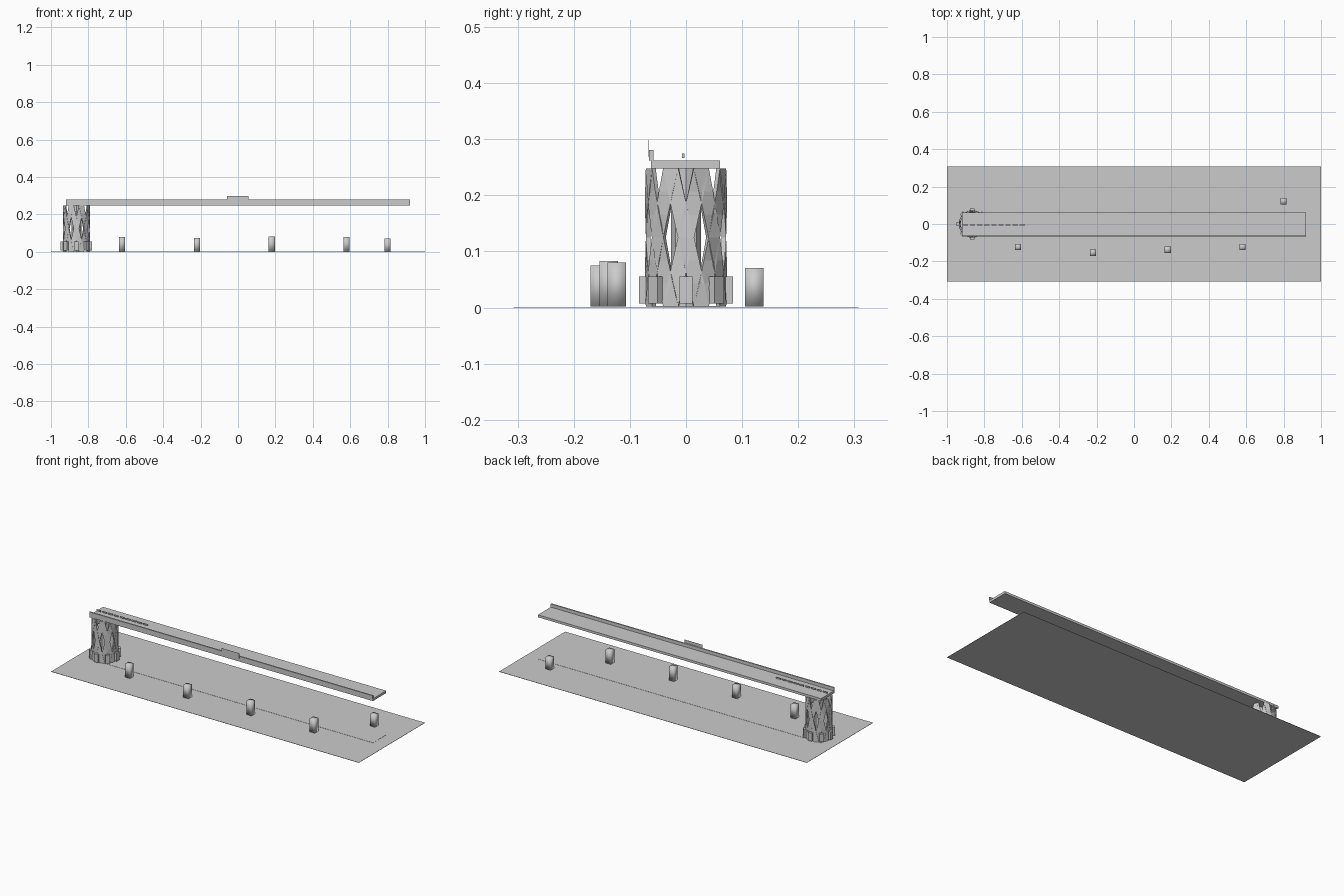
import bpy, math
from mathutils import Vector

if "Cube" in bpy.data.objects:
    bpy.data.objects.remove(bpy.data.objects["Cube"])

grey = bpy.data.materials.new("plain_grey")
grey.diffuse_color = (0.6, 0.6, 0.6, 1)
grey.use_nodes = True
grey.node_tree.nodes["Principled BSDF"].inputs["Base Color"].default_value = grey.diffuse_color


def mesh(name, verts, faces, smooth=False):
    me = bpy.data.meshes.new(name)
    me.from_pydata(verts, [], faces)
    me.materials.append(grey)
    if smooth:
        for p in me.polygons:
            p.use_smooth = True
    ob = bpy.data.objects.new(name, me)
    bpy.context.collection.objects.link(ob)
    return ob


FACES = [(0, 3, 2, 1), (4, 5, 6, 7), (0, 1, 5, 4), (1, 2, 6, 5), (2, 3, 7, 6), (3, 0, 4, 7)]


def box(name, x0, x1, y0, y1, z0, z1, smooth=False):
    v = [(x, y, z) for z in (z0, z1) for x, y in ((x0, y0), (x1, y0), (x1, y1), (x0, y1))]
    return mesh(name, v, FACES, smooth)


# ground and the strip beneath the deck
box("ground", -1, 1, -0.307, 0.307, 0, 0.0015)
box("ground_strip", -0.92, 0.92, -0.06, 0.06, 0.0015, 0.0025)

# long deck with a rail along the front edge
box("deck", -0.92, 0.92, -0.062, 0.061, 0.248, 0.262)
box("front_rail", -0.92, 0.92, -0.066, -0.058, 0.262, 0.281)

# thin panel on the rail
box("rail_panel", -0.06, 0.055, -0.0675, -0.0665, 0.268, 0.299)

# centre dashes at the tower end
for i in range(9):
    x = -0.915 + i * 0.038
    box("centre_dash", x, x + 0.028, -0.007, -0.003, 0.267, 0.275)

# free-standing posts
for x, y, h in ((-0.62, -0.123, 0.08), (-0.22, -0.154, 0.075), (0.18, -0.138, 0.083),
                (0.58, -0.123, 0.08), (0.80, 0.122, 0.071)):
    box("post", x - 0.0165, x + 0.0165, y - 0.0165, y + 0.0165, 0.002, h, True)

# lattice tower: crossing diagonal struts around a core
CX, R, TOP = -0.864, 0.073, 0.248


def ring(angle, r, z):
    return Vector((CX + r * math.cos(angle), r * math.sin(angle), z))


STEP = math.pi / 4
HALF = 0.2
for k in range(8):
    for s in (-1, 1):
        a = (k + 0.5) * STEP
        verts, faces, n = [], [], 6
        for j in range(n + 1):
            t = j / n
            c = a + s * STEP * t
            for r, d in ((R, -HALF), (R, HALF), (R - 0.008, HALF), (R - 0.008, -HALF)):
                verts.append(ring(c + d, r, 0.002 + t * (TOP - 0.002)))
            if j:
                o = 4 * (j - 1)
                faces += [(o + i, o + (i + 1) % 4, o + 4 + (i + 1) % 4, o + 4 + i) for i in range(4)]
        faces += [(3, 2, 1, 0), tuple(4 * n + i for i in range(4))]
        mesh("tower_strut", verts, faces)

core = [ring(i * STEP, 0.027, z) for z in (0.002, TOP) for i in range(8)]
mesh("tower_core", core, [(i, (i + 1) % 8, 8 + (i + 1) % 8, 8 + i) for i in range(8)]
     + [tuple(range(7, -1, -1)), tuple(range(8, 16))])

# eight blocks around the tower foot
for k in range(8):
    b = box("foot_block", 0.064, 0.084, -0.012, 0.012, 0.007, 0.055)
    b.rotation_euler.z = k * STEP
    b.location.x = CX
